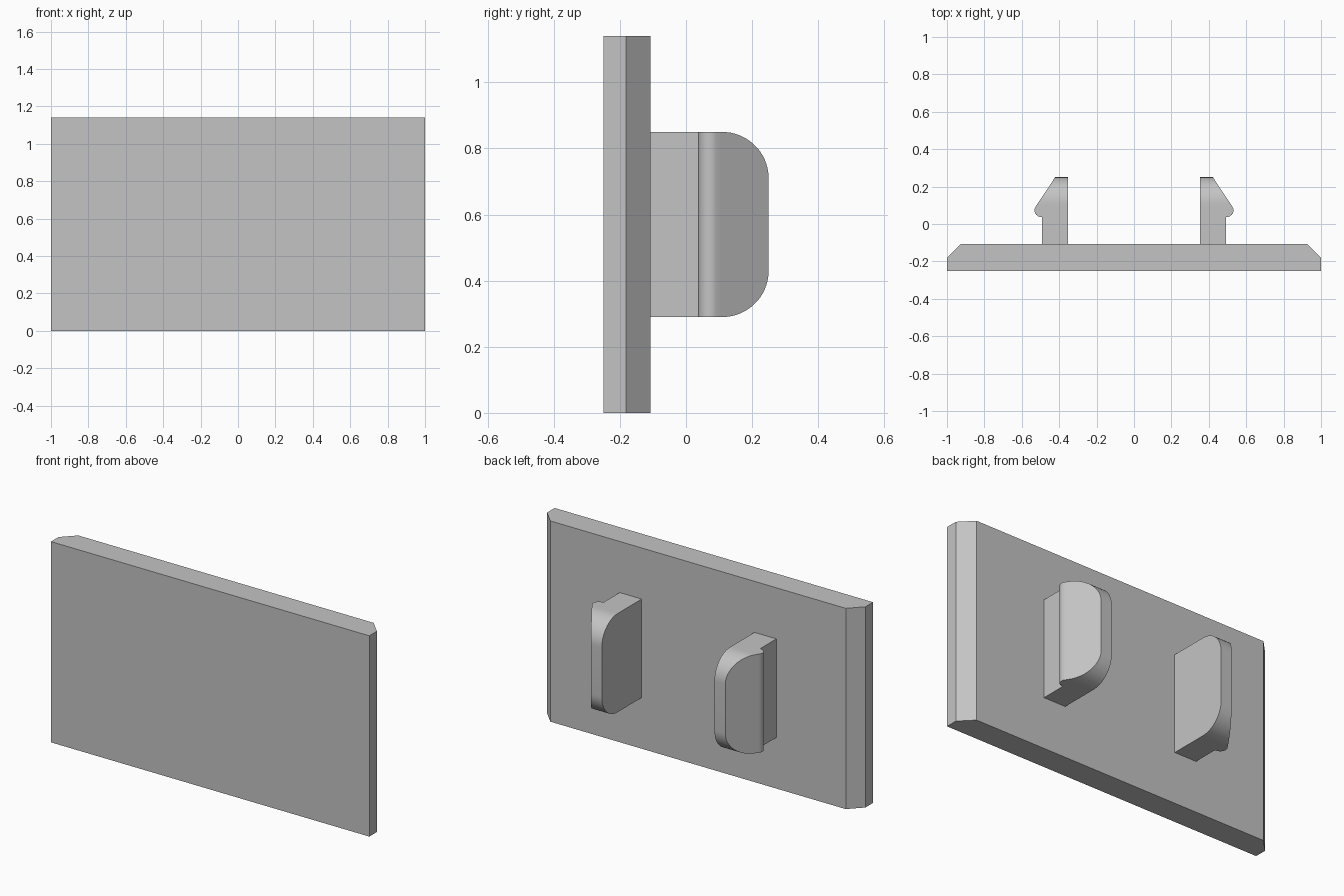
import bpy
import bmesh
from math import sin, cos, radians, sqrt

cube = bpy.data.objects.get("Cube")
if cube:
    bpy.data.objects.remove(cube, do_unlink=True)

grey = bpy.data.materials.new("plain grey")
grey.use_nodes = True
colour = (0.55, 0.55, 0.55, 1)
grey.diffuse_color = colour
grey.node_tree.nodes["Principled BSDF"].inputs["Base Color"].default_value = colour


def loft(name, rings):
    """Skin a list of equal-length point rings and cap both ends."""
    bm = bmesh.new()
    rows = [[bm.verts.new(p) for p in ring] for ring in rings]
    for a, b in zip(rows, rows[1:]):
        for i in range(len(a)):
            j = (i + 1) % len(a)
            bm.faces.new((a[i], a[j], b[j], b[i]))
    bm.faces.new(rows[0])
    bm.faces.new(rows[-1])
    bmesh.ops.recalc_face_normals(bm, faces=bm.faces)
    mesh = bpy.data.meshes.new(name)
    bm.to_mesh(mesh)
    bm.free()
    mesh.materials.append(grey)
    obj = bpy.data.objects.new(name, mesh)
    bpy.context.collection.objects.link(obj)
    return obj


# Plate with chamfered rear side edges
FRONT, BACK, HEIGHT = -0.25, -0.108, 1.14
outline = [(-1, FRONT), (1, FRONT), (1, -0.182), (0.928, BACK),
           (-0.928, BACK), (-1, -0.182)]
loft("plate", [[(x, y, z) for x, y in outline] for z in (0, HEIGHT)])

# Clip sections along y: outer x of stem, rounded lip, then sloping tip
INNER, TIP, MID, HALF, R = 0.354, 0.25, HEIGHT / 2, 0.28, 0.14
LIP_X, LIP_Y, LIP_R = 0.497, 0.073, 0.035
sections = [(0.492, BACK - 0.02), (0.492, LIP_Y - LIP_R)]
sections += [(LIP_X + LIP_R * cos(radians(a)), LIP_Y + LIP_R * sin(radians(a)))
             for a in range(-90, 34, 12)]
lip_x, lip_y = sections[-1]
for i in range(1, 17):
    t = sin(radians(90 * i / 16))
    sections.append((lip_x + (0.422 - lip_x) * t, lip_y + (TIP - lip_y) * t))


def half_height(y):
    """Half height of the clip, rounded towards its tip."""
    d = max(0, y - (TIP - R))
    return HALF - R + sqrt(max(0, R * R - d * d))


for side, name in ((1, "left_clip"), (-1, "right_clip")):
    rings = []
    for x, y in sections:
        h = half_height(y)
        rings.append([(side * INNER, y, MID - h), (side * x, y, MID - h),
                      (side * x, y, MID + h), (side * INNER, y, MID + h)])
    clip = loft(name, rings)
    bpy.ops.object.select_all(action='DESELECT')
    clip.select_set(True)
    bpy.context.view_layer.objects.active = clip
    bpy.ops.object.shade_smooth_by_angle(angle=radians(25))
